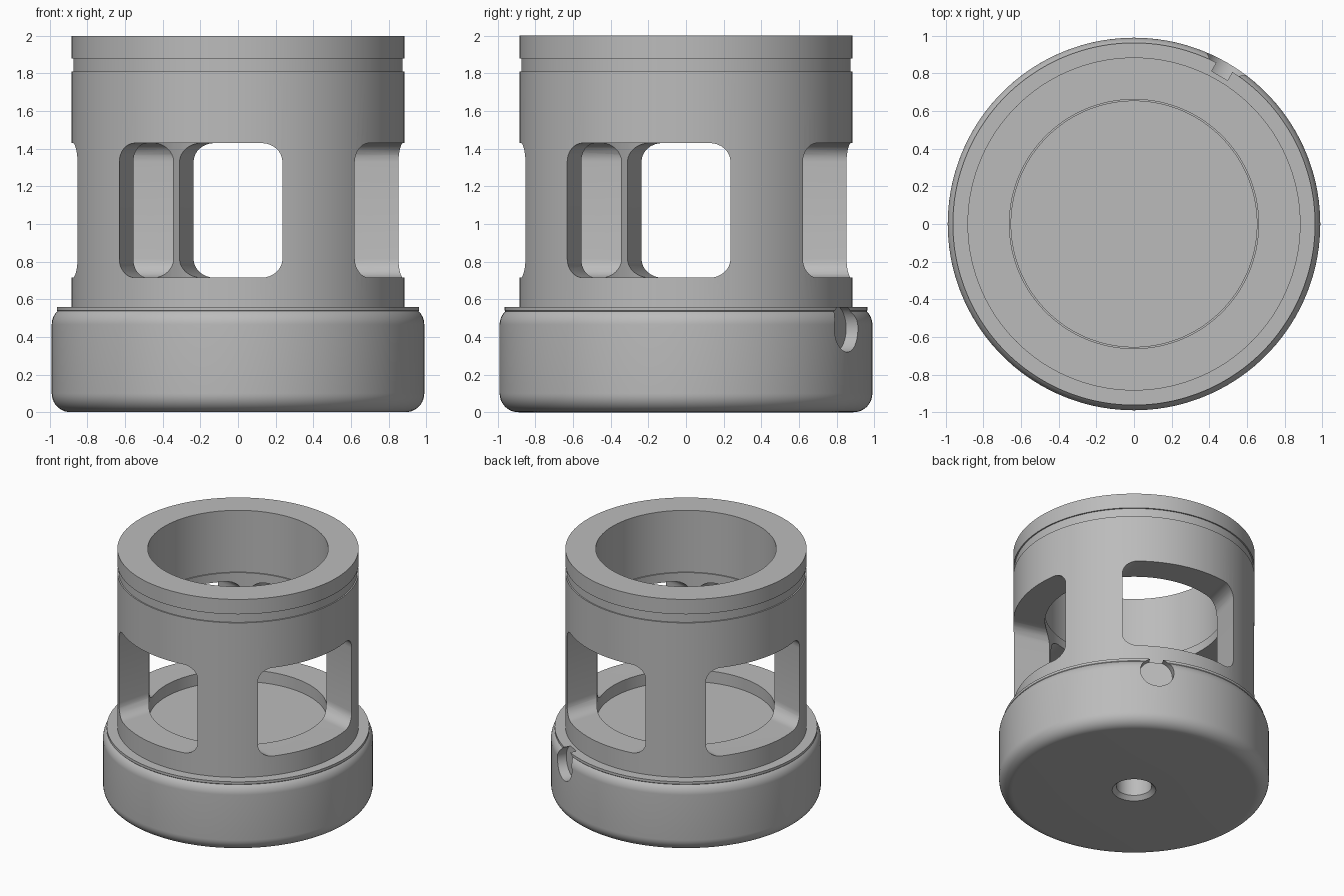
import bpy
import bmesh
from math import radians, sin, cos, pi, acos
from mathutils import Matrix, Vector

cube = bpy.data.objects.get("Cube")
if cube:
    bpy.data.objects.remove(cube)

grey = bpy.data.materials.new("machined grey")
grey.use_nodes = True
colour = (0.5, 0.5, 0.5, 1)
grey.diffuse_color = colour
grey.node_tree.nodes["Principled BSDF"].inputs["Base Color"].default_value = colour


def finish(bm, name):
    bmesh.ops.recalc_face_normals(bm, faces=bm.faces)
    mesh = bpy.data.meshes.new(name)
    bm.to_mesh(mesh)
    bm.free()
    mesh.materials.append(grey)
    obj = bpy.data.objects.new(name, mesh)
    bpy.context.collection.objects.link(obj)
    return obj


def lathe(name, profile, closed=False, steps=144):
    """Turn an (r, z) profile around the z axis."""
    bm = bmesh.new()
    verts = [bm.verts.new((r, 0, z)) for r, z in profile]
    edges = [bm.edges.new(pair) for pair in zip(verts, verts[1:])]
    if closed:
        edges.append(bm.edges.new((verts[-1], verts[0])))
    bmesh.ops.spin(bm, geom=verts + edges, cent=(0, 0, 0), axis=(0, 0, 1),
                   angle=2 * pi, steps=steps)
    bmesh.ops.remove_doubles(bm, verts=bm.verts, dist=0.0001)
    return finish(bm, name)


def arc(r, z, radius, start, end, steps=10):
    angles = [start + (end - start) * i / steps for i in range(steps + 1)]
    return [(r + radius * cos(a), z + radius * sin(a)) for a in angles]


def window_cutter(azimuth):
    """Long bar with rounded long edges, running through the axis."""
    bm = bmesh.new()
    low, high, half_width = 0.715, 1.43, 0.449
    bmesh.ops.create_cube(bm, size=1, matrix=Matrix.Diagonal((3, 2 * half_width, high - low, 1)))
    long_edges = [e for e in bm.edges
                  if abs((e.verts[0].co - e.verts[1].co).x) > 1]
    bmesh.ops.bevel(bm, geom=long_edges, offset=0.1, segments=8, profile=0.5,
                    affect='EDGES')
    bm.transform(Matrix.Translation((0, 0, (low + high) / 2))
                 @ Matrix.Rotation(radians(azimuth), 4, 'Z'))
    return finish(bm, "window_cutter")


def bore_cutter(azimuth, z, radius, inner, outer):
    """Radial cylinder between two distances from the axis."""
    bm = bmesh.new()
    bmesh.ops.create_cone(bm, cap_ends=True, segments=48, radius1=radius,
                          radius2=radius, depth=outer - inner)
    bm.transform(Matrix.Rotation(radians(azimuth), 4, 'Z')
                 @ Matrix.Translation(Vector(((inner + outer) / 2, 0, z)))
                 @ Matrix.Rotation(pi / 2, 4, 'Y'))
    return finish(bm, "bore_cutter")


def cut(obj, cutter):
    cutter.hide_render = True
    mod = obj.modifiers.new("cut", 'BOOLEAN')
    mod.operation = 'DIFFERENCE'
    mod.solver = 'EXACT'
    mod.object = cutter
    bpy.context.view_layer.objects.active = obj
    bpy.ops.object.modifier_apply(modifier=mod.name)
    bpy.data.objects.remove(cutter)


# Base: blind chamfered hole below, rounded rim, thin flange, raised floor
fillet = 0.1
base_profile = [(0, 0.3), (0.13, 0.3), (0.13, 0.03), (0.16, 0)]
base_profile += arc(0.89, fillet, fillet, -pi / 2, 0)
base_profile += arc(0.89, 0.465, fillet, 0, acos(0.7))
base_profile += [(0.963, 0.54), (0.963, 0.56), (0.656, 0.56), (0.656, 0.62), (0, 0.62)]
base = lathe("base", base_profile)

# Counterbored side hole breaking through the flange
cut(base, bore_cutter(60, 0.445, 0.125, 0.91, 1.2))
cut(base, bore_cutter(60, 0.445, 0.06, 0.7, 1.0))

# Cage: stepped bore and a shallow outer groove near the top
cage = lathe("cage", [
    (0.885, 0.555), (0.885, 1.81), (0.875, 1.81), (0.875, 1.88), (0.885, 1.88),
    (0.885, 2), (0.662, 2), (0.662, 1.5), (0.653, 1.5), (0.653, 0.555)], closed=True)

# Four windows, cut as two crossing bars
for azimuth in (-15, 75):
    cut(cage, window_cutter(azimuth))

for obj in (base, cage):
    bpy.ops.object.select_all(action='DESELECT')
    obj.select_set(True)
    bpy.context.view_layer.objects.active = obj
    bpy.ops.object.shade_smooth_by_angle(angle=radians(25))
